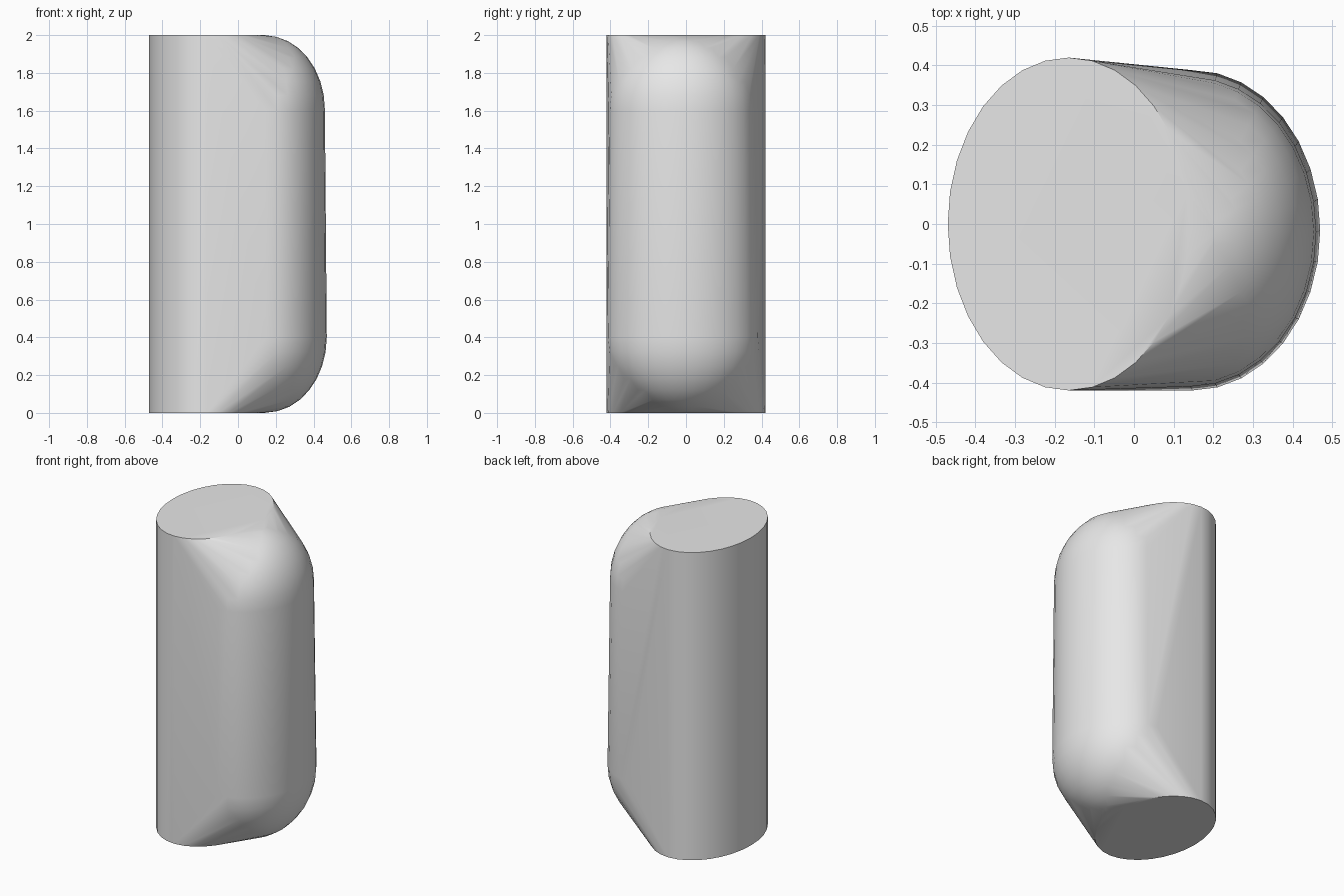
import bpy, bmesh, math
from mathutils import Matrix

cube = bpy.data.objects.get("Cube")
if cube:
    bpy.data.objects.remove(cube, do_unlink=True)

grey = bpy.data.materials.new("light_grey")
grey.use_nodes = True
colour = (0.8, 0.8, 0.8, 1)
grey.diffuse_color = colour
grey.node_tree.nodes["Principled BSDF"].inputs["Base Color"].default_value = colour

bm = bmesh.new()


def placed(centre, scale):
    return Matrix.Translation(centre) @ Matrix.Diagonal((*scale, 1))


# Straight oval column
bmesh.ops.create_cone(bm, cap_ends=True, segments=32, radius1=1, radius2=1, depth=2,
                      matrix=placed((-0.165, 0, 1), (0.305, 0.42, 1)))

# Rounded lower and upper ends of the bulging side
for centre, scale in (((0.148, -0.016, 0.4), (0.322, 0.404, 0.398)),
                      ((0.143, -0.02, 1.605), (0.317, 0.39, 0.393))):
    bmesh.ops.create_uvsphere(bm, u_segments=32, v_segments=16, radius=1,
                              matrix=placed(centre, scale))

# Stretch one skin around the column and the rounded ends
hull = bmesh.ops.convex_hull(bm, input=bm.verts[:], use_existing_faces=False)
skin = {g for g in hull["geom"] if isinstance(g, bmesh.types.BMFace)}
bmesh.ops.delete(bm, geom=[f for f in bm.faces if f not in skin], context='FACES_ONLY')
bmesh.ops.delete(bm, geom=[e for e in bm.edges if not e.link_faces], context='EDGES')
bmesh.ops.delete(bm, geom=[v for v in bm.verts if not v.link_faces], context='VERTS')
bmesh.ops.dissolve_limit(bm, angle_limit=math.radians(0.3),
                         verts=bm.verts[:], edges=bm.edges[:])
bmesh.ops.recalc_face_normals(bm, faces=bm.faces[:])

mesh = bpy.data.meshes.new("rounded_body")
bm.to_mesh(mesh)
bm.free()
mesh.materials.append(grey)
body = bpy.data.objects.new("rounded_body", mesh)
bpy.context.collection.objects.link(body)
bpy.context.view_layer.objects.active = body
body.select_set(True)
bpy.ops.object.shade_smooth_by_angle(angle=math.radians(30))
